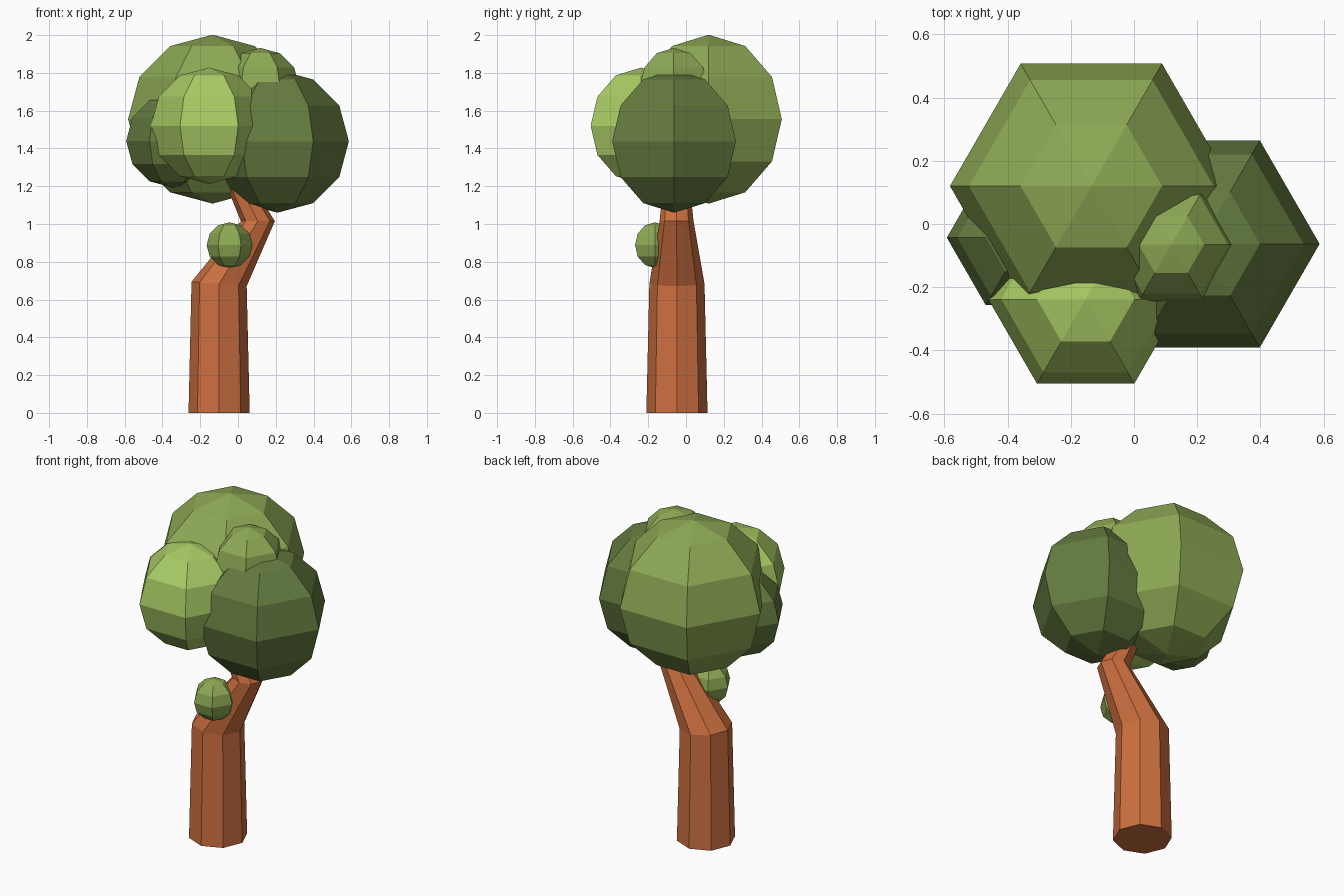
import bpy, bmesh
from math import sin, cos, pi, radians
from mathutils import Vector

if "Cube" in bpy.data.objects:
    bpy.data.objects.remove(bpy.data.objects["Cube"])


def material(name, rgb):
    m = bpy.data.materials.new(name)
    m.diffuse_color = (*rgb, 1)
    m.use_nodes = True
    m.node_tree.nodes["Principled BSDF"].inputs["Base Color"].default_value = m.diffuse_color
    return m


def loft(name, rings, sides, mat, poles=None):
    """Flat-faced skin over rings of (centre, radius, tilt); ends are n-gons or pole points."""
    bm = bmesh.new()
    loops = []
    for c, r, tilt in rings:
        loop = []
        for i in range(sides):
            a = 2 * pi * i / sides
            x = r * cos(a)
            loop.append(bm.verts.new(Vector(c) + Vector((x, r * sin(a), -x * tilt))))
        loops.append(loop)
    for lo, hi in zip(loops, loops[1:]):
        for i in range(sides):
            j = (i + 1) % sides
            bm.faces.new((lo[i], lo[j], hi[j], hi[i]))
    for loop, k in ((loops[0], 0), (loops[-1], 1)):
        if poles:
            p = bm.verts.new(poles[k])
            for i in range(sides):
                bm.faces.new((loop[i], loop[(i + 1) % sides], p))
        else:
            bm.faces.new(loop)
    bmesh.ops.recalc_face_normals(bm, faces=bm.faces)
    me = bpy.data.meshes.new(name)
    bm.to_mesh(me)
    bm.free()
    me.materials.append(mat)
    ob = bpy.data.objects.new(name, me)
    bpy.context.collection.objects.link(ob)
    return ob


def leaf_ball(name, centre, r, mat):
    x, y, z = centre
    rings = [((x, y, z + r * sin(radians(e))), r * cos(radians(e)), 0)
             for e in (-60, -30, 0, 30, 60)]
    return loft(name, rings, 6, mat, poles=((x, y, z - r), (x, y, z + r)))


bark = material("bark", (0.61, 0.16, 0.05))
mid = material("leaf_mid", (0.27, 0.40, 0.09))
light = material("leaf_light", (0.40, 0.60, 0.13))
dark = material("leaf_dark", (0.13, 0.20, 0.05))

# Bent eight-sided trunk, running up inside the crown
loft("trunk", [((-0.10, -0.048, 0), 0.162, 0),
               ((-0.10, -0.048, 0.683), 0.146, 0.08),
               ((0.105, -0.05, 1.015), 0.09, 0),
               ((-0.04, -0.05, 1.30), 0.06, 0)], 8, bark)

# Crown of six-sided leaf balls
leaf_ball("crown_back", (-0.135, 0.12, 1.555), 0.447, mid)
leaf_ball("crown_right", (0.209, -0.063, 1.438), 0.378, dark)
leaf_ball("crown_front", (-0.153, -0.238, 1.52), 0.308, light)
leaf_ball("crown_left", (-0.345, -0.043, 1.44), 0.247, dark)
leaf_ball("crown_top", (0.118, -0.065, 1.725), 0.207, mid)

# Small tuft on the trunk
leaf_ball("trunk_tuft", (-0.045, -0.165, 0.888), 0.121, mid)
